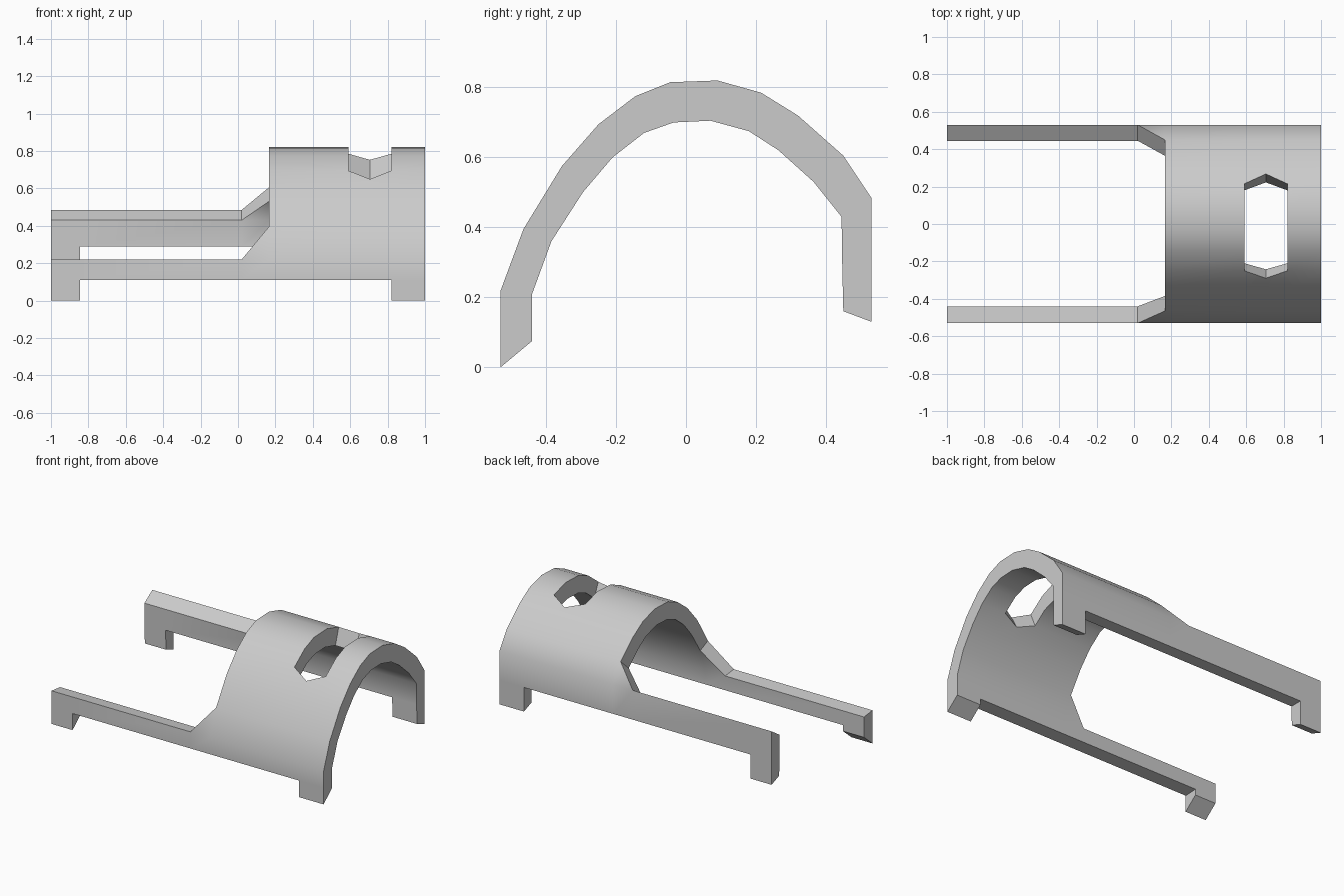
import bpy, bmesh, math

if "Cube" in bpy.data.objects:
    bpy.data.objects.remove(bpy.data.objects["Cube"])

# Arch cross-section (y, z): front foot, over the crown, to back foot
OUTER = [(-.53, 0), (-.53, .11), (-.53, .22), (-.465, .395), (-.355, .575),
         (-.25, .695), (-.145, .775), (-.045, .815), (.09, .82), (.215, .785),
         (.32, .72), (.45, .605), (.53, .485), (.53, .29), (.53, .13)]
INNER = [(-.44, .075), (-.44, .115), (-.44, .21), (-.385, .36), (-.295, .50),
         (-.21, .60), (-.12, .67), (-.035, .70), (.07, .705), (.18, .675),
         (.265, .62), (.365, .53), (.445, .43), (.447, .29), (.45, .16)]
XS = [-1, -.845, .02, .165, .59, .705, .82, 1]
HOLE_FRONT, HOLE_BACK = 4.62, 9.5      # points of the hexagonal hole

bm = bmesh.new()
cache = {}


def vert(layer, x, t):
    """Vertex at length x and position t along the cross-section."""
    key = (layer, x, t)
    if key not in cache:
        pts = (OUTER, INNER)[layer]
        i = min(int(t), len(pts) - 2)
        f = t - i
        y, z = (a + (b - a) * f for a, b in zip(pts[i], pts[i + 1]))
        cache[key] = bm.verts.new((x, y, z))
    return cache[key]


# Plan of the shell as flat cells in (x, t)
cells = []
for s in range(len(OUTER) - 1):
    for k, (a, b) in enumerate(zip(XS, XS[1:])):
        foot, rail = s in (0, 13), s in (1, 12)
        if foot and k not in (0, 6):
            continue
        if not (foot or rail) and k < 3:
            if k == 2 and s == 2:          # sloped shoulder, front
                cells.append([(a, s), (b, s), (b, s + 1)])
            if k == 2 and s == 11:         # sloped shoulder, back
                cells.append([(a, s + 1), (b, s), (b, s + 1)])
            continue
        lo, hi = [s, s], [s + 1, s + 1]
        if k in (4, 5):                    # hexagonal hole
            if 5 <= s <= 8:
                continue
            mid = 1 if k == 4 else 0
            if s == 4:
                hi[mid] = HOLE_FRONT
            if s == 9:
                lo[mid] = HOLE_BACK
        cells.append([(a, lo[0]), (b, lo[1]), (b, hi[1]), (a, hi[0])])

# Outer and inner skins, then walls along every open edge
edges = {}
for c in cells:
    bm.faces.new([vert(0, *p) for p in c])
    bm.faces.new([vert(1, *p) for p in reversed(c)])
    for p, q in zip(c, c[1:] + c[:1]):
        edges.setdefault(frozenset((p, q)), []).append((p, q))
for use in edges.values():
    if len(use) == 1:
        p, q = use[0]
        bm.faces.new([vert(0, *q), vert(0, *p), vert(1, *p), vert(1, *q)])
bmesh.ops.recalc_face_normals(bm, faces=bm.faces)

mesh = bpy.data.meshes.new("arched_clip")
bm.to_mesh(mesh)
bm.free()
clip = bpy.data.objects.new("arched_clip", mesh)
bpy.context.collection.objects.link(clip)
bpy.context.view_layer.objects.active = clip
clip.select_set(True)
bpy.ops.object.shade_smooth_by_angle(angle=math.radians(38))
